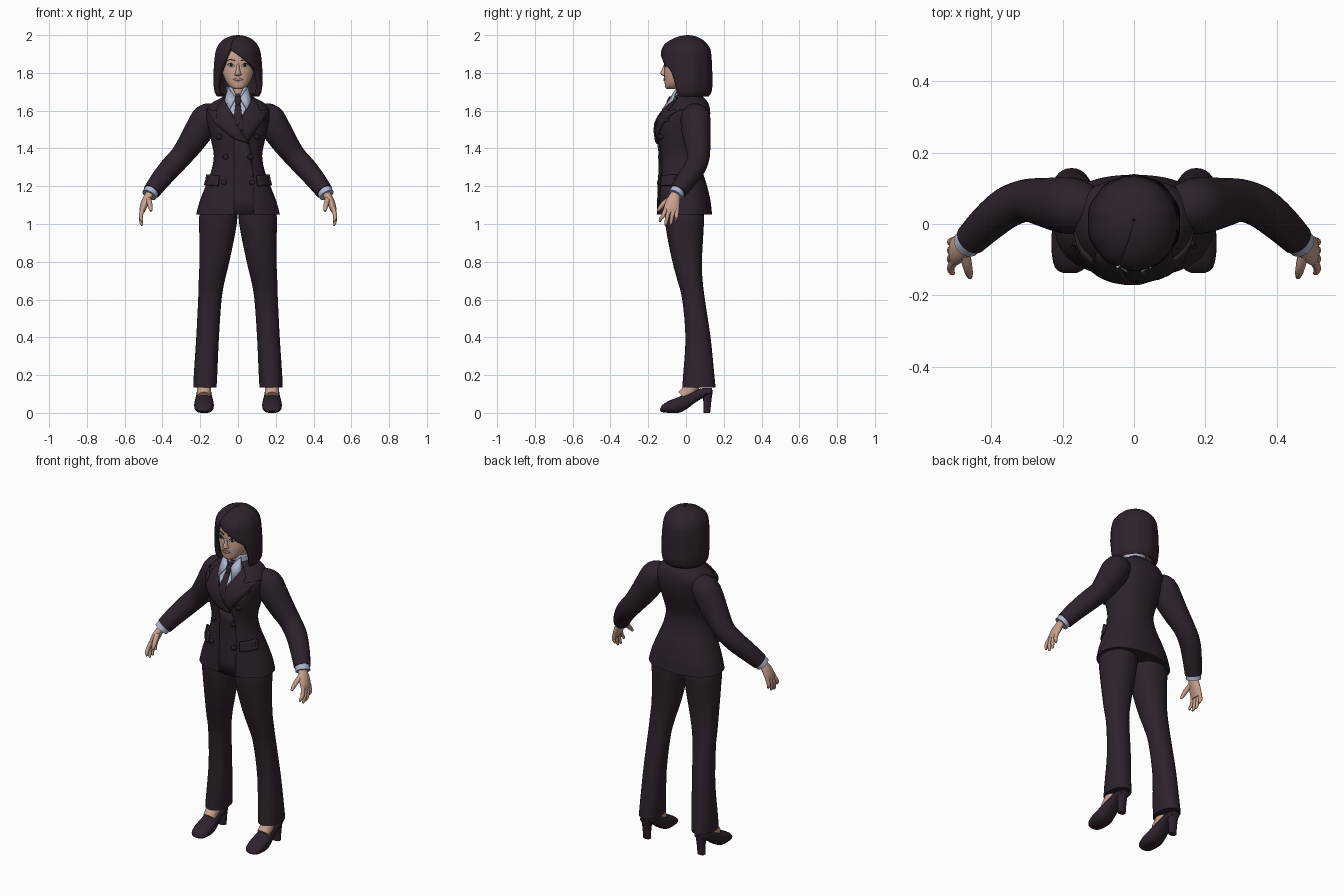
import bpy, bmesh, math
from mathutils import Vector
from mathutils.bvhtree import BVHTree


def material(name, r, g, b):
    m = bpy.data.materials.new(name)
    m.diffuse_color = (r, g, b, 1)
    return m


PLUM = material("dark plum cloth", 0.027, 0.016, 0.026)
SHIRT = material("pale blue shirt", 0.43, 0.47, 0.62)
SKIN = material("skin", 0.58, 0.36, 0.27)
WHITE = material("eye white", 0.7, 0.68, 0.68)
DARK = material("eye dark", 0.02, 0.012, 0.012)
LIPS = material("lips", 0.42, 0.2, 0.17)


def finish(name, bm, mat, mirror=False, solid=0.0, offset=0.0):
    bmesh.ops.recalc_face_normals(bm, faces=bm.faces)
    me = bpy.data.meshes.new(name)
    bm.to_mesh(me)
    bm.free()
    me.materials.append(mat)
    ob = bpy.data.objects.new(name, me)
    bpy.context.collection.objects.link(ob)
    if solid:
        s = ob.modifiers.new("thickness", 'SOLIDIFY')
        s.thickness, s.offset = solid, offset
    if mirror:
        ob.modifiers.new("mirror", 'MIRROR').use_mirror_merge = False
    return ob


def spline(rows, n=4):
    """Smooth rows of numbers with a Catmull-Rom curve."""
    out = []
    for i in range(len(rows) - 1):
        a, b, c, d = (rows[max(i - 1, 0)], rows[i], rows[i + 1],
                      rows[min(i + 2, len(rows) - 1)])
        for k in range(n):
            t = k / n
            out.append([0.5 * (2 * q + (r - p) * t + (2 * p - 5 * q + 4 * r - s) * t * t
                               + (3 * q - p - 3 * r + s) * t ** 3)
                        for p, q, r, s in zip(a, b, c, d)])
    return out + [list(rows[-1])]


def skin_rings(name, rings, mat, closed=True, **kw):
    bm = bmesh.new()
    vs = [[bm.verts.new(p) for p in r] for r in rings]
    n = len(vs[0])
    for a, b in zip(vs, vs[1:]):
        for i in range(n if closed else n - 1):
            j = (i + 1) % n
            bm.faces.new((a[i], a[j], b[j], b[i]))
    if closed:
        bm.faces.new(vs[0])
        bm.faces.new(vs[-1])
    return finish(name, bm, mat, **kw)


def oval(c, u, v, n, e=2.0):
    pts = []
    for i in range(n):
        t = 2 * math.pi * i / n
        x, y = math.cos(t), math.sin(t)
        pts.append(c + u * math.copysign(abs(x) ** (2 / e), x)
                   + v * math.copysign(abs(y) ** (2 / e), y))
    return pts


def column(name, rows, mat, n=32, e=2.0, steps=4, **kw):
    """Stacked ovals: z, centre x, half width, front y, back y."""
    rings = [oval(Vector((cx, (f + b) / 2, z)), Vector((w, 0, 0)),
                  Vector((0, (b - f) / 2, 0)), n, e)
             for z, cx, w, f, b in spline(rows, steps)]
    return skin_rings(name, rings, mat, **kw)


def tube(name, rows, mat, n=20, steps=4, **kw):
    """Round tube along x, y, z, radius points."""
    rows = spline(rows, steps)
    rings = []
    for i, r in enumerate(rows):
        d = Vector(rows[min(i + 1, len(rows) - 1)][:3]) - Vector(rows[max(i - 1, 0)][:3])
        u = d.cross(Vector((0, 1, 0.2))).normalized()
        v = d.cross(u).normalized()
        rings.append(oval(Vector(r[:3]), u * r[3], v * r[3], n))
    return skin_rings(name, rings, mat, **kw)


def shell(name, rows, mat, thick, n=56, wave=0.0):
    """Open-fronted shell: z, half width, half depth, centre y, left and right opening x."""
    rings = []
    for z, w, d, cy, xl, xr in spline(rows, 4):
        a = math.asin(max(-1, min(1, xr / w)))
        b = 2 * math.pi + math.asin(max(-1, min(1, xl / w)))
        ring = []
        for i in range(n + 1):
            t = a + (b - a) * i / n
            k = 1 + wave * math.cos(10 * t)
            ring.append(Vector((w * k * math.sin(t), cy - d * k * math.cos(t), z)))
        rings.append(ring)
    return skin_rings(name, rings, mat, closed=False, solid=thick, offset=-1)


def tree_of(ob):
    return BVHTree.FromPolygons([v.co for v in ob.data.vertices],
                                [list(p.vertices) for p in ob.data.polygons])


def plate(name, tree, pts, mat, lift, thick, cuts=4, mirror=False):
    """Flat outline in x, z laid on the front of a surface."""
    bm = bmesh.new()
    bm.faces.new([bm.verts.new((x, 0, z)) for x, z in pts])
    bmesh.ops.triangulate(bm, faces=bm.faces)
    bmesh.ops.subdivide_edges(bm, edges=bm.edges, cuts=cuts, use_grid_fill=True)
    for v in bm.verts:
        hit = tree.ray_cast(Vector((v.co.x, -1, v.co.z)), Vector((0, 1, 0)))[0]
        if hit is None:
            hit = tree.find_nearest(Vector((v.co.x, -0.05, v.co.z)))[0]
        v.co.y = hit.y - lift
    return finish(name, bm, mat, mirror=mirror, solid=thick)


def disc(x, z, r, n=12):
    return [(x + r * math.cos(2 * math.pi * i / n), z + r * math.sin(2 * math.pi * i / n))
            for i in range(n)]


# Jacket body and sleeves
jacket = column("jacket_body", [
    (1.05, 0, .222, -.150, .138), (1.12, 0, .203, -.148, .130), (1.20, 0, .172, -.145, .112),
    (1.28, 0, .142, -.141, .088), (1.36, 0, .128, -.139, .078), (1.44, 0, .142, -.149, .098),
    (1.50, 0, .155, -.156, .116), (1.55, 0, .165, -.147, .126), (1.60, 0, .168, -.115, .128),
    (1.64, 0, .140, -.082, .118), (1.665, 0, .095, -.065, .098), (1.69, 0, .060, -.05, .07)],
    PLUM, n=56, e=2.3)
tube("sleeve", [(.12, .045, 1.575, .062), (.165, .05, 1.56, .078), (.20, .053, 1.505, .078),
                (.245, .06, 1.435, .070), (.30, .066, 1.36, .060), (.355, .047, 1.30, .058),
                (.41, .003, 1.235, .053), (.457, -.043, 1.172, .046)], PLUM, n=28, mirror=True)
tube("shirt_cuff", [(.45, -.036, 1.185, .040), (.470, -.056, 1.153, .041)], SHIRT, mirror=True)

# Lapels, pockets, front edge and buttons
chest = tree_of(jacket)
plate("right_lapel", chest, [(.07, 1.668), (.105, 1.628), (.108, 1.60), (.165, 1.605),
                             (.12, 1.53), (.05, 1.43), (-.01, 1.50)], PLUM, .006, .009)
plate("left_lapel", chest, [(-.07, 1.668), (.005, 1.50), (.06, 1.425), (-.02, 1.45),
                            (-.12, 1.53), (-.165, 1.605), (-.108, 1.60), (-.105, 1.628)],
      PLUM, .011, .010)
plate("front_overlap", chest, [(-.02, 1.05), (.085, 1.05), (.082, 1.25), (.06, 1.425),
                               (-.02, 1.45)], PLUM, .002, .006)
plate("pocket_flap", chest, [(.10, 1.255), (.168, 1.262), (.176, 1.205), (.105, 1.20)],
      PLUM, .008, .012, mirror=True)
plate("breast_pocket", chest, [(.095, 1.525), (.145, 1.545), (.145, 1.56), (.095, 1.54)],
      PLUM, .005, .008)
for i, (x, z) in enumerate([(.10, 1.46), (.065, 1.355), (.075, 1.22)]):
    plate("button_%d" % i, chest, disc(x, z, .014), PLUM, .01, .01, cuts=1, mirror=True)

# Shirt front, collar and tie
plate("shirt_front", chest, [(-.065, 1.668), (-.045, 1.60), (0, 1.55), (.045, 1.60),
                             (.065, 1.668)], SHIRT, .003, .005)
shell("shirt_collar", [(1.64, .066, .066, .005, -.004, .004), (1.68, .064, .062, .005, -.012, .012),
                       (1.725, .060, .057, .005, -.034, .034)], SHIRT, .008, n=32)
bm = bmesh.new()
bm.faces.new([bm.verts.new(p) for p in [(.010, -.080, 1.668), (.052, -.045, 1.722),
                                        (.070, -.070, 1.655), (.046, -.124, 1.605)]])
finish("collar_point", bm, SHIRT, mirror=True, solid=.008)
column("tie_knot", [(1.675, 0, .018, -.088, -.05), (1.655, 0, .019, -.10, -.05),
                    (1.63, 0, .011, -.107, -.06)], PLUM, n=16)
plate("tie_blade", chest, [(-.012, 1.645), (-.03, 1.50), (0, 1.47), (.03, 1.50), (.012, 1.645)],
      PLUM, .006, .008)

# Trousers
column("trouser_leg", [
    (1.16, .085, .082, -.11, .085), (1.04, .104, .101, -.112, .095), (.95, .110, .095, -.102, .092),
    (.80, .125, .079, -.072, .084), (.70, .139, .069, -.045, .088), (.60, .149, .062, -.020, .100),
    (.40, .161, .060, -.003, .130), (.20, .172, .062, -.015, .150), (.135, .175, .061, -.020, .157)],
    PLUM, n=32, e=2.2, mirror=True)

# Shoes, heels and insteps; shoe rows are y, bottom z, top z, half width
shoe = spline([(-.138, .010, .020, .018), (-.125, .004, .042, .040), (-.09, 0, .064, .050),
               (-.04, 0, .084, .052), (0, .018, .103, .047), (.05, .055, .122, .041),
               (.10, .085, .132, .038), (.138, .10, .132, .028)])
skin_rings("shoe", [oval(Vector((.18, y, (b + t) / 2)), Vector((w, 0, 0)),
                         Vector((0, 0, (t - b) / 2)), 24, 2.5) for y, b, t, w in shoe],
           PLUM, mirror=True)
column("shoe_heel", [(.12, .18, .032, .075, .142), (.06, .18, .024, .092, .134),
                     (0, .18, .022, .093, .128)], PLUM, n=20, e=2.5, mirror=True)
tube("instep", [(.18, .055, .20, .036), (.18, .03, .135, .038), (.18, -.015, .085, .036)],
     SKIN, mirror=True)

# Hands
column("palm", [(1.17, .463, .024, -.078, -.030), (1.13, .484, .024, -.103, -.032),
                (1.09, .500, .020, -.116, -.034), (1.06, .507, .012, -.114, -.040)],
       SKIN, n=20, mirror=True)
for i, (y0, y1, z1) in enumerate([(-.105, -.138, 1.012), (-.084, -.110, .992),
                                  (-.063, -.083, .996), (-.046, -.055, 1.018)]):
    tube("finger_%d" % i, [(.504, y0, 1.085, .011), (.514, (y0 + y1) / 2, 1.045, .011),
                           (.512, y1 + .004, z1 + .015, .009), (.507, y1, z1, .005)],
         SKIN, n=10, mirror=True)
tube("thumb", [(.476, -.080, 1.135, .015), (.468, -.115, 1.11, .014), (.463, -.138, 1.085, .011),
               (.460, -.150, 1.068, .006)], SKIN, n=10, mirror=True)

# Head and neck
head = column("head", [
    (1.715, 0, .020, -.103, -.060), (1.725, 0, .040, -.110, -.03), (1.745, 0, .058, -.113, .0),
    (1.77, 0, .071, -.115, .03), (1.80, 0, .082, -.115, .06), (1.84, 0, .088, -.113, .09),
    (1.89, 0, .090, -.112, .09), (1.93, 0, .078, -.095, .075), (1.955, 0, .05, -.06, .05)],
    SKIN, n=40, e=2.2)
column("neck", [(1.60, 0, .052, -.045, .06), (1.68, 0, .046, -.045, .05), (1.77, 0, .048, -.05, .05)],
       SKIN, n=24)
column("nose", [(1.783, 0, .009, -.118, -.09), (1.790, 0, .018, -.131, -.09),
                (1.802, 0, .014, -.135, -.09), (1.825, 0, .009, -.125, -.09),
                (1.855, 0, .008, -.112, -.09)], SKIN, n=16)

# Face details
face = tree_of(head)
plate("eye", face, [(.018, 1.836), (.028, 1.845), (.042, 1.847), (.055, 1.840), (.044, 1.833),
                    (.028, 1.832)], WHITE, .001, .004, cuts=2, mirror=True)
plate("iris", face, disc(.037, 1.840, .0075), DARK, .003, .004, cuts=1, mirror=True)
plate("lash", face, [(.016, 1.838), (.028, 1.846), (.043, 1.848), (.058, 1.841), (.043, 1.852),
                     (.028, 1.850)], DARK, .003, .005, cuts=2, mirror=True)
plate("brow", face, [(.016, 1.862), (.045, 1.870), (.064, 1.860), (.045, 1.874), (.016, 1.868)],
      PLUM, .002, .004, cuts=2, mirror=True)
plate("mouth", face, [(-.028, 1.766), (-.008, 1.773), (.008, 1.773), (.028, 1.766),
                      (.010, 1.758), (-.010, 1.758)], LIPS, .002, .006, cuts=2)

# Bobbed hair with a side-swept fringe
shell("hair", [
    (2.0, .004, .004, .01, -.001, -.001), (1.993, .045, .045, .008, -.012, -.012),
    (1.975, .080, .084, .004, -.025, -.025), (1.95, .104, .113, 0, -.035, -.035),
    (1.92, .118, .129, 0, -.045, -.035), (1.88, .125, .133, .001, -.065, .025),
    (1.85, .128, .134, .002, -.080, .060), (1.82, .130, .134, .003, -.095, .095),
    (1.78, .131, .133, .005, -.108, .108), (1.73, .130, .132, .006, -.115, .115),
    (1.695, .124, .126, .006, -.112, .112), (1.675, .112, .112, .006, -.104, .104)],
    PLUM, .024, wave=.012)

# Smooth shading with sharp edges kept
bpy.ops.object.select_all(action='SELECT')
bpy.context.view_layer.objects.active = jacket
bpy.ops.object.shade_smooth_by_angle(angle=math.radians(42))
